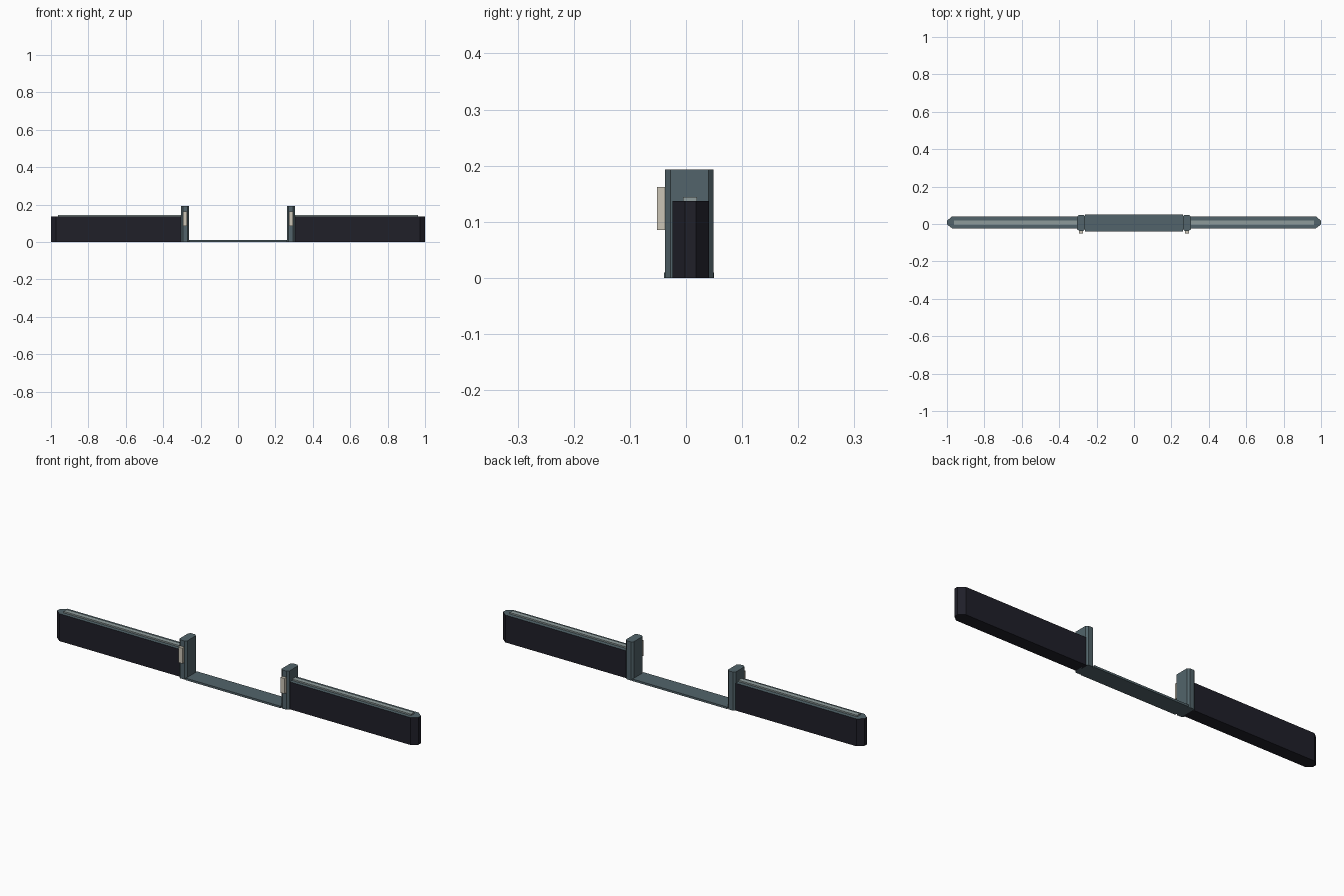
import bpy
import bmesh

cube = bpy.data.objects.get("Cube")
if cube:
    bpy.data.objects.remove(cube, do_unlink=True)


def material(name, rgb):
    m = bpy.data.materials.new(name)
    m.use_nodes = True
    m.diffuse_color = (*rgb, 1)
    m.node_tree.nodes["Principled BSDF"].inputs["Base Color"].default_value = (*rgb, 1)
    return m


navy = material("dark navy", (0.014, 0.014, 0.022))
slate = material("slate grey", (0.085, 0.127, 0.145))
pale = material("pale grey green", (0.27, 0.33, 0.33))
cream = material("cream", (0.60, 0.56, 0.47))


def prism(name, outline, z0, z1, mats, top_index=0):
    """Extrude a plan outline upwards; the top face may take another material."""
    bm = bmesh.new()
    face = bm.faces.new([bm.verts.new((x, y, z0)) for x, y in outline])
    out = bmesh.ops.extrude_face_region(bm, geom=[face])
    for v in out["geom"]:
        if isinstance(v, bmesh.types.BMVert):
            v.co.z = z1
    bmesh.ops.recalc_face_normals(bm, faces=bm.faces)
    bm.normal_update()
    for f in bm.faces:
        f.material_index = top_index if f.normal.z > 0.9 else 0
    mesh = bpy.data.meshes.new(name)
    bm.to_mesh(mesh)
    bm.free()
    for m in mats:
        mesh.materials.append(m)
    obj = bpy.data.objects.new(name, mesh)
    bpy.context.collection.objects.link(obj)
    return obj


def octagon(x0, x1, y0, y1, cx, cy):
    """Rectangle with its corners cut by cx and cy."""
    return [(x0 + cx, y0), (x1 - cx, y0), (x1, y0 + cy), (x1, y1 - cy),
            (x1 - cx, y1), (x0 + cx, y1), (x0, y1 - cy), (x0, y0 + cy)]


def rect(x0, x1, y0, y1):
    return [(x0, y0), (x1, y0), (x1, y1), (x0, y1)]


# Floor plate joining the two sides
prism("floor_plate", rect(-0.263, 0.263, -0.039, 0.05), 0, 0.01, [slate])

for side, s in (("left", 1), ("right", -1)):
    def flip(points):
        return [(s * x, y) for x, y in points]

    # Upright post with cut corners
    prism(side + "_post", flip(octagon(0.261, 0.304, -0.037, 0.049, 0.01, 0.009)),
          0, 0.193, [slate])
    # Long barrier wall with a tapered outer end and slate top
    wall = [(0.295, -0.024), (0.972, -0.024), (1.0, -0.002),
            (1.0, 0.018), (0.972, 0.041), (0.295, 0.041)]
    prism(side + "_wall", flip(wall), 0, 0.137, [navy, slate], 1)
    # Raised strip along the wall top
    prism(side + "_top_strip", flip(rect(0.3, 0.962, -0.005, 0.02)),
          0.135, 0.144, [pale])
    # Reader panel on the front of the post
    prism(side + "_reader_panel", flip(rect(0.272, 0.294, -0.052, -0.035)),
          0.085, 0.162, [cream])
